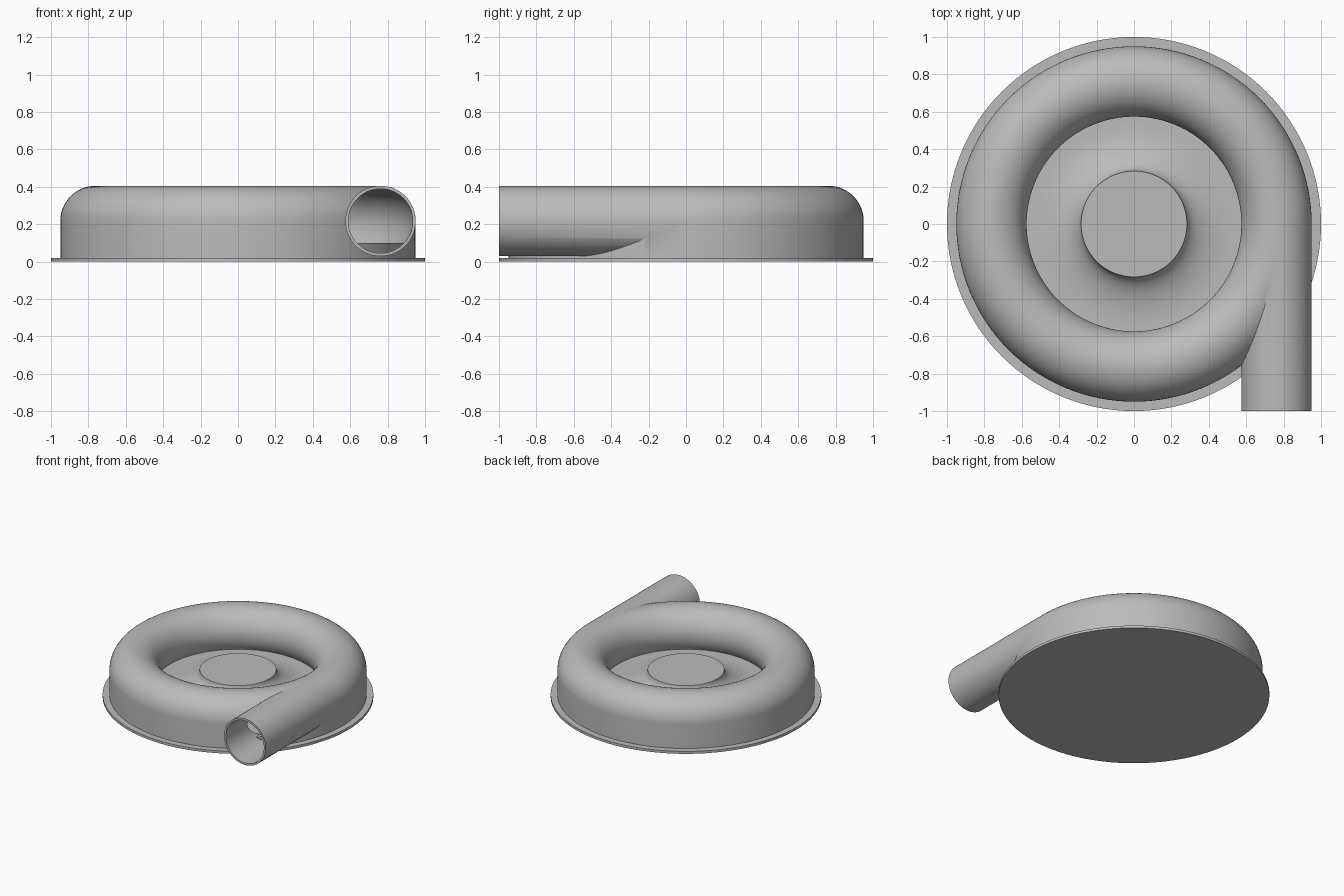
import bpy, bmesh, math
from mathutils import Vector

cube = bpy.data.objects.get("Cube")
if cube:
    bpy.data.objects.remove(cube, do_unlink=True)

R, TUBE, MID = 0.762, 0.188, 0.217    # ring radius, tube radius, tube height
BORE = 0.172
SEGS = 128

grey = bpy.data.materials.new("casing grey")
grey.use_nodes = True
colour = (0.5, 0.5, 0.5, 1)
grey.diffuse_color = colour
grey.node_tree.nodes["Principled BSDF"].inputs["Base Color"].default_value = colour


def finish(name, bm):
    bmesh.ops.remove_doubles(bm, verts=bm.verts, dist=1e-5)
    bmesh.ops.recalc_face_normals(bm, faces=bm.faces)
    mesh = bpy.data.meshes.new(name)
    bm.to_mesh(mesh)
    bm.free()
    mesh.materials.append(grey)
    ob = bpy.data.objects.new(name, mesh)
    bpy.context.collection.objects.link(ob)
    return ob


def lathe(name, profile, closed=False):
    """Turn an (r, z) profile around the z axis."""
    bm = bmesh.new()
    verts = [bm.verts.new((r, 0, z)) for r, z in profile]
    edges = [bm.edges.new(p) for p in zip(verts, verts[1:])]
    if closed:
        edges.append(bm.edges.new((verts[-1], verts[0])))
    bmesh.ops.spin(bm, geom=verts + edges, cent=(0, 0, 0), axis=(0, 0, 1),
                   angle=math.tau, steps=SEGS, use_merge=True)
    return finish(name, bm)


def rod(name, radius, y0, y1):
    """Capped cylinder along y, in line with the ring tube."""
    bm = bmesh.new()
    ring = [bm.verts.new((R + radius * math.cos(a), y0, MID + radius * math.sin(a)))
            for a in (math.tau * i / 64 for i in range(64))]
    cap = bm.faces.new(ring)
    ext = bmesh.ops.extrude_face_region(bm, geom=[cap], use_keep_orig=True)
    moved = [g for g in ext["geom"] if isinstance(g, bmesh.types.BMVert)]
    bmesh.ops.translate(bm, verts=moved, vec=Vector((0, y1 - y0, 0)))
    return finish(name, bm)


def arc(radius, start, end, n):
    angles = (math.radians(start + (end - start) * i / n) for i in range(n + 1))
    return [(R + radius * math.cos(a), MID + radius * math.sin(a)) for a in angles]


def combine(target, tool, operation):
    mod = target.modifiers.new("cut", "BOOLEAN")
    mod.operation, mod.solver, mod.object = operation, "EXACT", tool
    bpy.context.view_layer.objects.active = target
    bpy.ops.object.modifier_apply(modifier=mod.name)
    bpy.data.objects.remove(tool, do_unlink=True)


# Flange plate
base = lathe("base_flange", [(0, 0), (1, 0), (1, 0.02), (0, 0.02)])

# Scroll housing: skirt, rounded tube top and undercut inner wall
section = [(R + TUBE, 0.018)] + arc(TUBE, 0, 218, 44)
section.append((section[-1][0], 0.018))
housing = lathe("scroll_housing", section, closed=True)

# Tangent outlet pipe joined on, then both bored out
combine(housing, rod("outlet_pipe", TUBE, -1, 0), "UNION")
combine(housing, lathe("ring_bore", arc(BORE, 0, 352.5, 47), closed=True), "DIFFERENCE")
combine(housing, rod("pipe_bore", BORE, -1.1, 0.01), "DIFFERENCE")

# Inner floor rising in a concave flare to the flat hub
HUB, TOP, FLOOR, REACH = 0.283, 0.222, 0.1, 0.26
flare = [(HUB + REACH * (1 - math.cos(a)), FLOOR + (TOP - FLOOR) * (1 - math.sin(a)))
         for a in (math.pi / 2 * i / 16 for i in range(17))]
hub = lathe("hub_and_floor", [(0, TOP)] + flare + [(0.93, FLOOR), (0.93, 0.015), (0, 0.015)])

# Smooth shading with sharp rims
bpy.ops.object.select_all(action="DESELECT")
for ob in (base, housing, hub):
    ob.select_set(True)
bpy.context.view_layer.objects.active = housing
bpy.ops.object.shade_smooth_by_angle(angle=math.radians(30))
